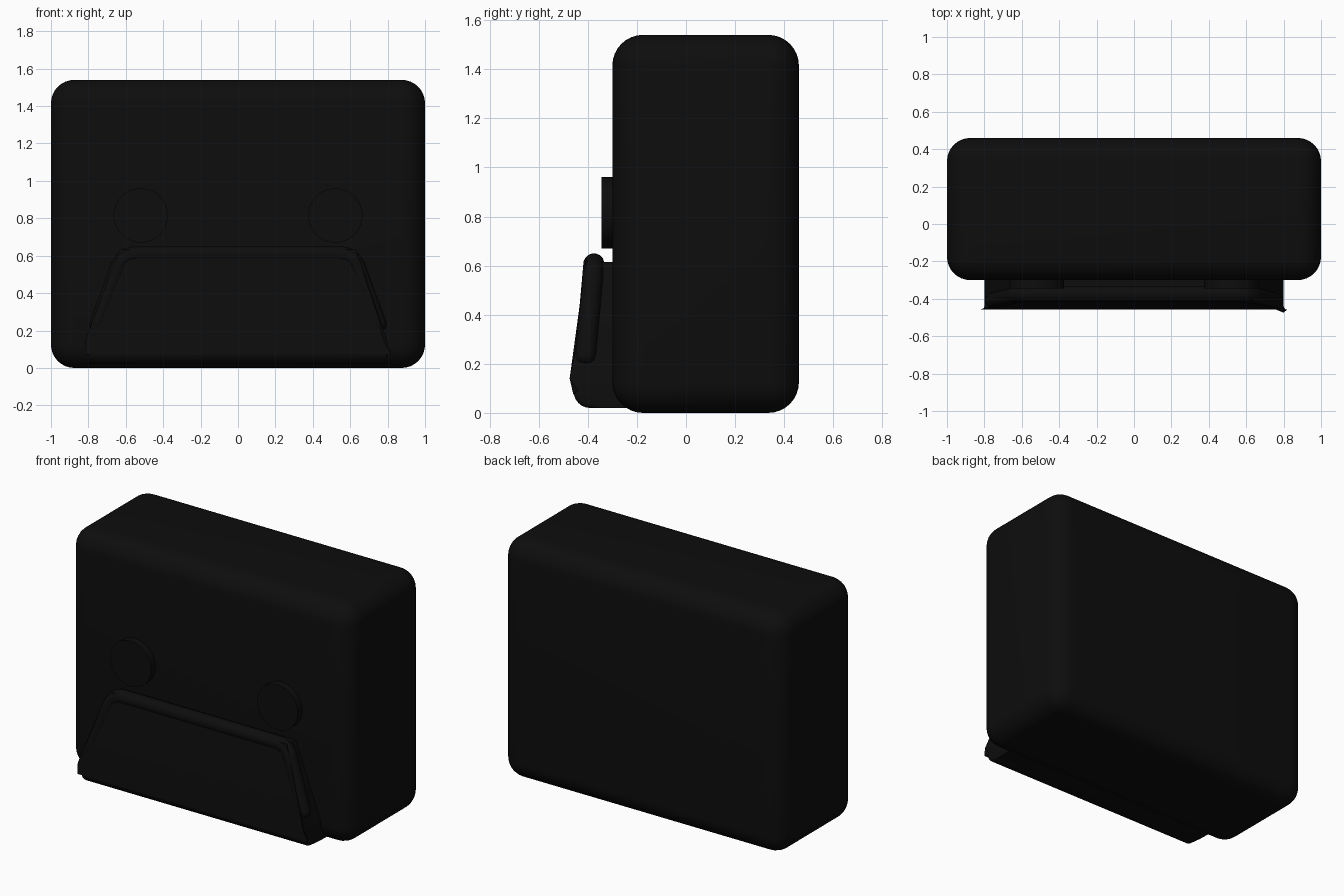
import bpy, bmesh, math
from mathutils import Vector

if "Cube" in bpy.data.objects:
    bpy.data.objects.remove(bpy.data.objects["Cube"])

black = bpy.data.materials.new("black")
black.diffuse_color = (0.004, 0.004, 0.004, 1)
black.use_nodes = True
black.node_tree.nodes["Principled BSDF"].inputs["Base Color"].default_value = black.diffuse_color


def finish(ob, angle=35):
    ob.data.materials.append(black)
    bpy.ops.object.select_all(action='DESELECT')
    ob.select_set(True)
    bpy.context.view_layer.objects.active = ob
    bpy.ops.object.shade_smooth_by_angle(angle=math.radians(angle))


def add_mesh(name, bm):
    bmesh.ops.recalc_face_normals(bm, faces=bm.faces)
    me = bpy.data.meshes.new(name)
    bm.to_mesh(me)
    bm.free()
    ob = bpy.data.objects.new(name, me)
    bpy.context.collection.objects.link(ob)
    return ob


# Rounded main body
bm = bmesh.new()
bmesh.ops.create_cube(bm, size=1)
for v in bm.verts:
    v.co = (v.co.x * 2, v.co.y * 0.76 + 0.08, v.co.z * 1.54 + 0.77)
bmesh.ops.bevel(bm, geom=bm.edges[:], offset=0.125, segments=8,
                profile=0.5, affect='EDGES')
finish(add_mesh("body", bm))

# Sloped front panel, a trapezoid with a thick rounded lower edge
def panel_front(z):
    return -0.46 + max(z - 0.1, 0) * 0.1

half = [(0.80, 0.02), (0.80, 0.14), (0.62, 0.615)]
outline = half + [(-x, z) for x, z in reversed(half)]
bm = bmesh.new()
front = [bm.verts.new((x, panel_front(z), z)) for x, z in outline]
back = [bm.verts.new((x, -0.18, z)) for x, z in outline]
bm.faces.new([front[0], front[1], front[4], front[5]])
bm.faces.new(front[1:5])
bm.faces.new(back)
n = len(outline)
for i in range(n):
    j = (i + 1) % n
    bm.faces.new([front[i], front[j], back[j], back[i]])
bm.edges.ensure_lookup_table()
lower = [e for e in bm.edges if all(v.co.y < -0.4 and v.co.z < 0.03 for v in e.verts)]
bmesh.ops.bevel(bm, geom=lower, offset=0.07, segments=6, profile=0.5, affect='EDGES')
rim = [e for e in bm.edges if len(e.link_faces) == 2 and e.calc_face_angle() > 1.0
       and max(v.co.y for v in e.verts) < -0.3]
bmesh.ops.bevel(bm, geom=rim, offset=0.018, segments=3, profile=0.5, affect='EDGES')
finish(add_mesh("front_panel", bm))

# Round knobs above the panel
for side, s in (("left", -1), ("right", 1)):
    bpy.ops.mesh.primitive_cylinder_add(vertices=48, radius=0.145, depth=0.145,
                                        location=(s * 0.52, -0.2725, 0.815),
                                        rotation=(math.pi / 2, 0, 0))
    knob = bpy.context.object
    knob.name = side + "_knob"
    finish(knob)

# Handle bar: bent tube with rounded corners and rounded tips
tip, corner = Vector((-0.765, 0.20)), Vector((-0.615, 0.607))
d = (corner - tip).normalized()
a, b = corner - d * 0.07, corner + Vector((0.07, 0))
path = [(tip, 0.45), (tip + d * 0.008, 0.75), (tip + d * 0.022, 0.94), (tip + d * 0.045, 1)]
for i in range(9):
    t = i / 8
    path.append((a * (1 - t) ** 2 + corner * 2 * t * (1 - t) + b * t * t, 1))
path += [(Vector((-p.x, p.y)), r) for p, r in reversed(path)]
cu = bpy.data.curves.new("handle_bar", 'CURVE')
cu.dimensions = '3D'
cu.bevel_depth = 0.043
cu.bevel_resolution = 6
cu.use_fill_caps = True
sp = cu.splines.new('POLY')
sp.points.add(len(path) - 1)
for pt, (p, r) in zip(sp.points, path):
    pt.co = (p.x, -0.412 + (p.y - 0.2) * 0.09, p.y, 1)
    pt.radius = r
bar = bpy.data.objects.new("handle_bar", cu)
bpy.context.collection.objects.link(bar)
bpy.context.view_layer.objects.active = bar
bar.select_set(True)
bpy.ops.object.select_all(action='DESELECT')
bar.select_set(True)
bpy.ops.object.convert(target='MESH')
finish(bpy.context.object, 50)
